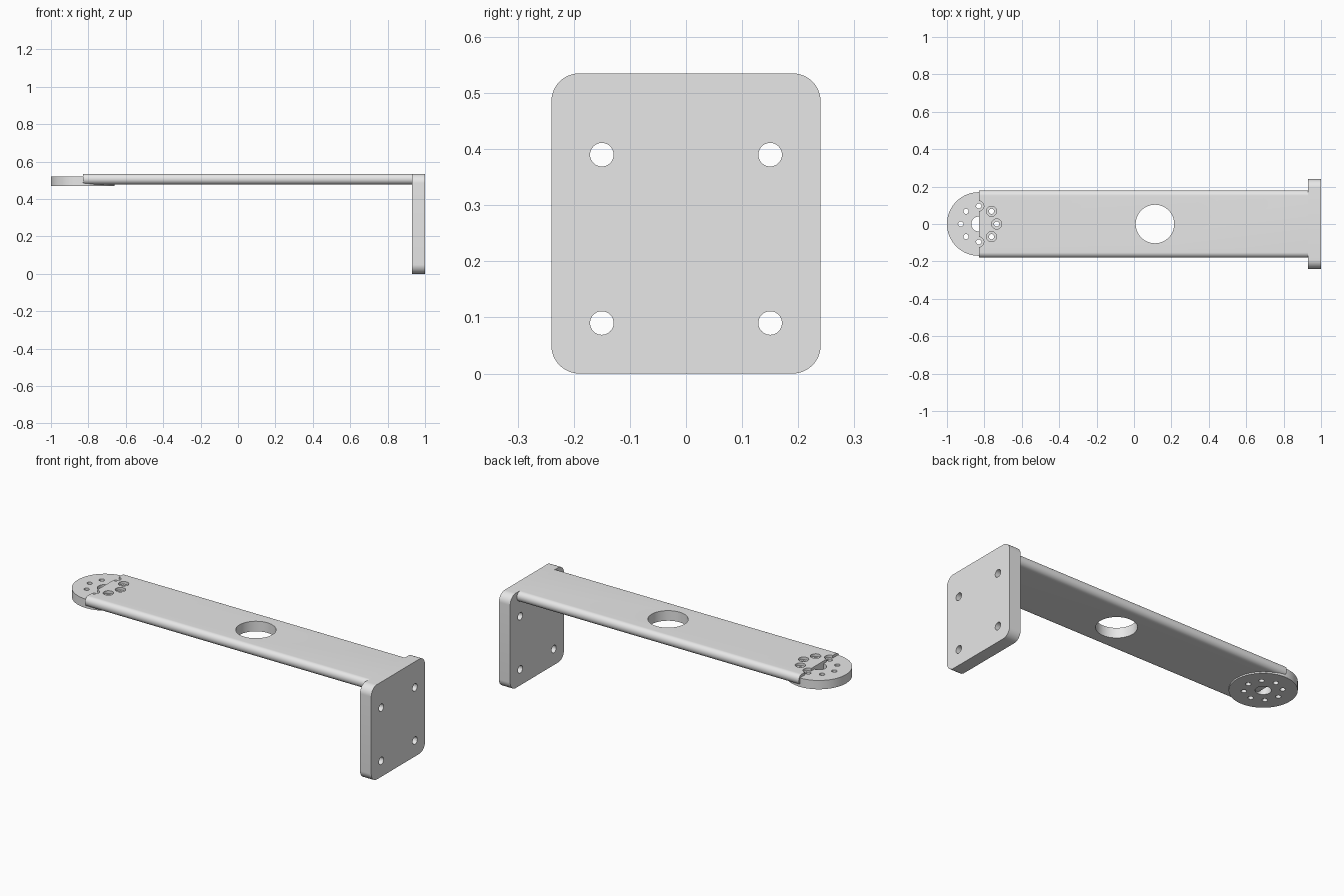
import bpy, bmesh, math
from mathutils import Matrix, Vector

if "Cube" in bpy.data.objects:
    bpy.data.objects.remove(bpy.data.objects["Cube"])

GREY = (0.8, 0.8, 0.8, 1)
metal = bpy.data.materials.new("light grey metal")
metal.use_nodes = True
metal.diffuse_color = GREY
metal.node_tree.nodes["Principled BSDF"].inputs["Base Color"].default_value = GREY


def make(name, bm):
    mesh = bpy.data.meshes.new(name)
    bmesh.ops.recalc_face_normals(bm, faces=bm.faces)
    bm.to_mesh(mesh)
    bm.free()
    obj = bpy.data.objects.new(name, mesh)
    bpy.context.collection.objects.link(obj)
    mesh.materials.append(metal)
    return obj


def rounded_bar(name, low, high, radius):
    """Box whose four edges along x are rounded."""
    low, high = Vector(low), Vector(high)
    bm = bmesh.new()
    bmesh.ops.create_cube(bm, size=1)
    bmesh.ops.scale(bm, vec=high - low, verts=bm.verts)
    bmesh.ops.translate(bm, vec=(low + high) / 2, verts=bm.verts)
    edges = [e for e in bm.edges if abs(e.verts[0].co.x - e.verts[1].co.x) > 0.01]
    bmesh.ops.bevel(bm, geom=edges, offset=radius, segments=12, profile=0.5, affect='EDGES')
    return make(name, bm)


def cylinders(name, spots, depth, axis='Z'):
    """One mesh of cylinders; spots are (centre, radius) pairs."""
    bm = bmesh.new()
    turn = Matrix.Rotation(math.pi / 2, 4, 'Y') if axis == 'X' else Matrix()
    for centre, radius in spots:
        bmesh.ops.create_cone(bm, cap_ends=True, segments=96 if radius > 0.1 else 40,
                              radius1=radius, radius2=radius, depth=depth,
                              matrix=Matrix.Translation(centre) @ turn)
    return make(name, bm)


def drill(obj, cutter):
    mod = obj.modifiers.new("holes", 'BOOLEAN')
    mod.operation = 'DIFFERENCE'
    mod.solver = 'EXACT'
    mod.object = cutter
    cutter.hide_render = True
    bpy.context.view_layer.objects.active = obj
    bpy.ops.object.modifier_apply(modifier=mod.name)
    bpy.data.objects.remove(cutter)


PIVOT, TOP, JOIN = -0.83, 0.535, 0.93
ring = [Vector((PIVOT + 0.096 * math.cos(i * math.pi / 4),
                0.096 * math.sin(i * math.pi / 4), 0.5)) for i in range(8)]

# Mounting plate with four screw holes
plate = rounded_bar("mounting_plate", (JOIN, -0.24, 0), (1, 0.24, TOP), 0.05)
drill(plate, cylinders("plate_cutter", [((0.965, y, z), 0.021)
                                        for y in (-0.15, 0.15) for z in (0.09, 0.39)], 0.3, 'X'))

# Arm with a cable hole and screw head recesses
arm = rounded_bar("arm", (PIVOT, -0.18, 0.478), (JOIN, 0.18, TOP), 0.028)
drill(arm, cylinders("arm_cutter", [((0.112, 0, 0.5), 0.103)]
                     + [(p, 0.027) for p in ring if p.x > PIVOT - 0.01], 0.3))

# Round servo disc under the arm's free end
disc = cylinders("servo_disc", [((PIVOT, 0, 0.495), 0.17)], 0.05)
drill(disc, cylinders("disc_cutter", [((PIVOT, 0, 0.5), 0.04)]
                      + [(p, 0.014) for p in ring], 0.3))

for obj in (plate, arm, disc):
    bpy.ops.object.select_all(action='DESELECT')
    obj.select_set(True)
    bpy.context.view_layer.objects.active = obj
    bpy.ops.object.shade_smooth_by_angle(angle=math.radians(30))
